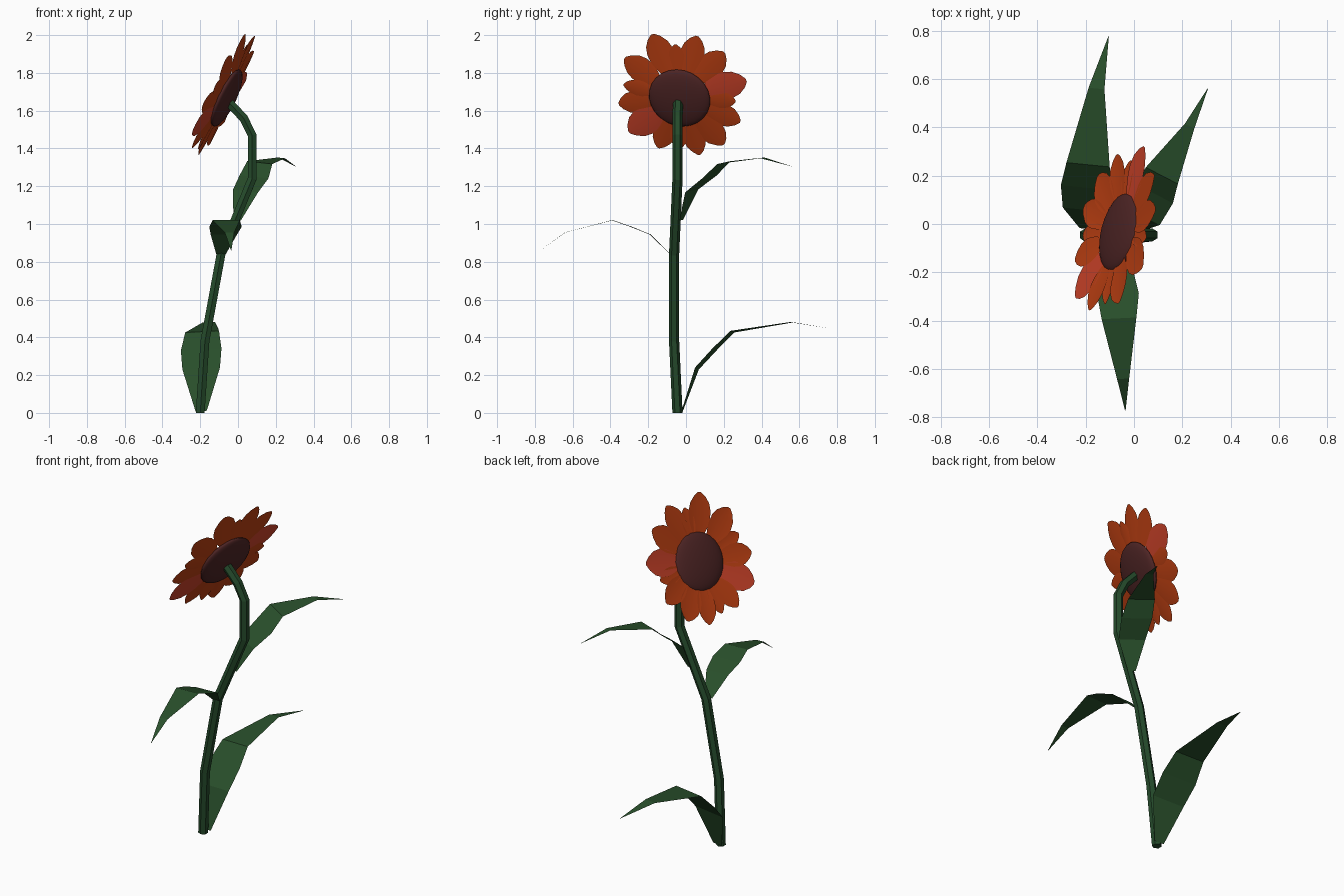
import bpy, bmesh, math
from mathutils import Vector

if "Cube" in bpy.data.objects:
    bpy.data.objects.remove(bpy.data.objects["Cube"])


def material(name, rgb):
    m = bpy.data.materials.new(name)
    m.diffuse_color = (*rgb, 1)
    m.use_nodes = True
    m.node_tree.nodes["Principled BSDF"].inputs["Base Color"].default_value = m.diffuse_color
    return m


GREEN = material("leaf green", (0.022, 0.078, 0.024))
STEM = material("stem green", (0.018, 0.068, 0.024))
ORANGE = material("petal orange", (0.50, 0.050, 0.006))
RED = material("petal red", (0.60, 0.055, 0.022))
BROWN = material("disc brown", (0.075, 0.018, 0.018))


def mesh_object(name, bm, mat):
    me = bpy.data.meshes.new(name)
    bm.to_mesh(me)
    bm.free()
    ob = bpy.data.objects.new(name, me)
    me.materials.append(mat)
    bpy.context.collection.objects.link(ob)
    return ob


def strip(name, rows, mat):
    """Surface made of rows of points, each row having the same count."""
    bm = bmesh.new()
    grid = [[bm.verts.new(p) for p in row] for row in rows]
    for r0, r1 in zip(grid, grid[1:]):
        for i in range(len(r0) - 1):
            bm.faces.new((r0[i], r0[i + 1], r1[i + 1], r1[i]))
    return mesh_object(name, bm, mat)


# Stem: six-sided bent tube
path = [(-0.2, -0.045, 0), (-0.175, -0.063, 0.38), (-0.09, -0.063, 0.84),
        (0.075, -0.045, 1.24), (0.075, -0.045, 1.47), (0.03, -0.045, 1.56),
        (-0.045, -0.042, 1.64)]
bm = bmesh.new()
rings = []
for i, p in enumerate(path):
    a, b = Vector(path[max(i - 1, 0)]), Vector(path[min(i + 1, len(path) - 1)])
    t = (b - a).normalized() if i else Vector((0, 0, 1))
    side = Vector((0, 1, 0))
    side = (side - t * side.dot(t)).normalized()
    other = t.cross(side)
    rings.append([bm.verts.new(Vector(p) + 0.027 * (
        side * math.cos(k * math.pi / 3) + other * math.sin(k * math.pi / 3)))
        for k in range(6)])
for r0, r1 in zip(rings, rings[1:]):
    for k in range(6):
        j = (k + 1) % 6
        bm.faces.new((r0[k], r0[j], r1[j], r1[k]))
bm.faces.new(rings[0][::-1])
bm.faces.new(rings[-1])
bmesh.ops.recalc_face_normals(bm, faces=bm.faces)
mesh_object("stem", bm, STEM)


# Leaves: arching blades, each row is centre x, y, z and half width
def leaf(name, across, rows):
    w = Vector(across).normalized()
    strip(name, [(Vector(r[:3]) - w * r[3], Vector(r[:3]) + w * r[3]) for r in rows], GREEN)


leaf("lower_leaf", (0.99, -0.1, 0.05), [
    (-0.195, -0.02, 0.01, 0.03), (-0.195, 0.058, 0.235, 0.1),
    (-0.195, 0.15, 0.335, 0.108), (-0.19, 0.245, 0.43, 0.09),
    (-0.155, 0.56, 0.48, 0.033), (-0.105, 0.776, 0.445, 0.001)])
leaf("middle_leaf", (1, 0.05, 0), [
    (-0.09, -0.083, 0.84, 0.025), (-0.075, -0.19, 0.945, 0.07),
    (-0.066, -0.29, 0.985, 0.086), (-0.062, -0.39, 1.02, 0.072),
    (-0.045, -0.64, 0.955, 0.025), (-0.036, -0.772, 0.86, 0.001)])
leaf("upper_leaf", (0.89, -0.46, -0.1), [
    (-0.005, -0.025, 1.02, 0.022), (0.04, 0.03, 1.175, 0.075),
    (0.085, 0.125, 1.25, 0.086), (0.115, 0.2, 1.325, 0.075),
    (0.23, 0.405, 1.35, 0.022), (0.305, 0.56, 1.305, 0.001)])

# Flower frame: n is the facing direction, u points up and v sideways
n = Vector((-0.88, 0.22, 0.42)).normalized()
v = Vector((0.24, 0.97, 0)).normalized()
u = v.cross(n)
u = u if u.z > 0 else -u
centre = Vector((-0.06, -0.034, 1.667))

# Seed disc: flattened ball
bpy.ops.mesh.primitive_uv_sphere_add(segments=24, ring_count=12, radius=1)
disc = bpy.context.object
disc.name = "seed_disc"
disc.scale = (0.166, 0.166, 0.035)
disc.rotation_mode = 'QUATERNION'
disc.rotation_quaternion = n.to_track_quat('Z', 'Y')
disc.location = centre
disc.data.materials.append(BROWN)
bpy.ops.object.shade_smooth_by_angle()

# Petals: angle, tip radius, half width
petals = [(108, 0.378, 0.075), (89, 0.305, 0.044), (70, 0.371, 0.066),
          (44, 0.366, 0.07), (14, 0.378, 0.078), (-5, 0.30, 0.048),
          (-26, 0.344, 0.066), (-54, 0.35, 0.072), (-79, 0.35, 0.06),
          (-98, 0.312, 0.046), (-117, 0.34, 0.06), (-145, 0.37, 0.078),
          (-172, 0.346, 0.066), (167, 0.31, 0.046), (142, 0.358, 0.074)]
outline = [(0, 0.35), (0.2, 0.72), (0.4, 0.95), (0.58, 1), (0.76, 0.85), (0.91, 0.5), (1, 0.12)]
for i, (deg, tip, half) in enumerate(petals):
    a = math.radians(deg)
    along = v * math.cos(a) + u * math.sin(a)
    across = u * math.cos(a) - v * math.sin(a)
    lift = 0.012 if half < 0.05 else 0.022
    rows = []
    for t, w in outline:
        mid = centre + along * (0.13 + (tip - 0.13) * t) + n * (0.004 + lift * t)
        edge = across * half * w
        cup = n * 0.006 * w
        rows.append((mid - edge + cup, mid, mid + edge + cup))
    ob = strip(f"petal_{i + 1}", rows, RED if deg in (14, -145) else ORANGE)
    ob.data.shade_smooth()
